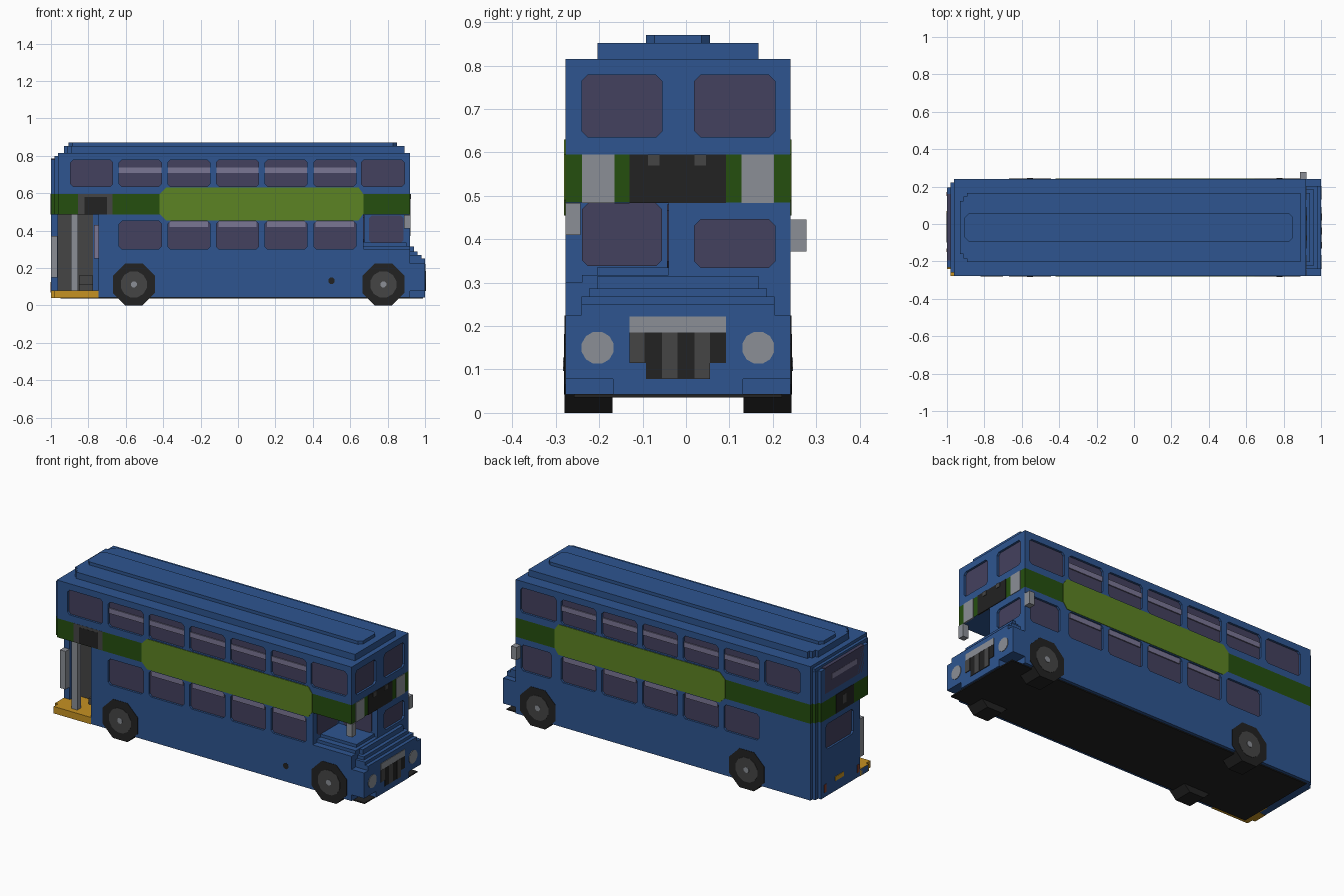
import bpy, bmesh, math

if "Cube" in bpy.data.objects:
    bpy.data.objects.remove(bpy.data.objects["Cube"], do_unlink=True)


def material(name, rgb):
    lin = [((c / 255 + 0.055) / 1.055) ** 2.4 for c in rgb] + [1.0]
    m = bpy.data.materials.new(name)
    m.use_nodes = True
    m.diffuse_color = lin
    m.node_tree.nodes["Principled BSDF"].inputs["Base Color"].default_value = lin
    return m


BLUE = material("body blue", (46, 85, 144))
DGREEN = material("dark green", (37, 79, 15))
LGREEN = material("light green", (92, 131, 35))
BLACK = material("black", (34, 34, 34))
DGREY = material("dark grey", (69, 69, 69))
LGREY = material("light grey", (139, 143, 150))
GLASS = material("window glass", (68, 65, 94))
HAZE = material("pale glass", (122, 118, 148))
YELLOW = material("yellow", (198, 146, 34))
RED = material("tail light red", (130, 60, 45))

YC, HALF = -0.0185, 0.259          # body centre line and half width
RIGHT, LEFT = YC - HALF, YC + HALF  # body sides


def add_prism(bm, pts, axis, lo, hi):
    """Extrude a 2D outline along x, y or z."""
    def p(a, b, t):
        return {"x": (t, a, b), "y": (a, t, b), "z": (a, b, t)}[axis]
    low = [bm.verts.new(p(a, b, lo)) for a, b in pts]
    high = [bm.verts.new(p(a, b, hi)) for a, b in pts]
    faces = [bm.faces.new(low), bm.faces.new(high)]
    n = len(pts)
    for i in range(n):
        j = (i + 1) % n
        faces.append(bm.faces.new((low[i], low[j], high[j], high[i])))
    bmesh.ops.recalc_face_normals(bm, faces=faces)


def build(name, prisms, mat):
    bm = bmesh.new()
    for pr in prisms:
        add_prism(bm, *pr)
    me = bpy.data.meshes.new(name)
    bm.to_mesh(me)
    bm.free()
    me.materials.append(mat)
    ob = bpy.data.objects.new(name, me)
    bpy.context.collection.objects.link(ob)
    return ob


def rect(a0, a1, b0, b1, c=0.0):
    """Rectangle outline, with cut corners when c > 0."""
    if not c:
        return [(a0, b0), (a1, b0), (a1, b1), (a0, b1)]
    return [(a0 + c, b0), (a1 - c, b0), (a1, b0 + c), (a1, b1 - c),
            (a1 - c, b1), (a0 + c, b1), (a0, b1 - c), (a0, b0 + c)]


def disc(a, b, r, n):
    return [(a + r * math.cos(math.tau * (i + .5) / n),
             b + r * math.sin(math.tau * (i + .5) / n)) for i in range(n)]


def box(name, x0, x1, y0, y1, z0, z1, mat):
    return build(name, [(rect(x0, x1, y0, y1), "z", z0, z1)], mat)


def stepped(rear, front, half, s=0.0185):
    """Plan outline whose rear corners go in by two steps."""
    top = [(front, half), (rear + 2 * s, half), (rear + 2 * s, half - s),
           (rear + s, half - s), (rear + s, half - 2.4 * s), (rear, half - 2.4 * s)]
    return [(x, YC + y) for x, y in top] + [(x, YC - y) for x, y in reversed(top)]


def cut(ob, prisms):
    cutter = build("cutter", prisms, BLUE)
    cutter.hide_render = True
    mod = ob.modifiers.new("openings", "BOOLEAN")
    mod.object, mod.operation, mod.solver = cutter, "DIFFERENCE", "EXACT"
    bpy.context.view_layer.objects.active = ob
    bpy.ops.object.modifier_apply(modifier=mod.name)
    bpy.data.objects.remove(cutter, do_unlink=True)


# Body in three storeys, the middle one is the green band
lower = build("lower_body", [(stepped(-1, .92, HALF), "z", .042, .485)], BLUE)
band = build("green_band", [(stepped(-1, .92, HALF), "z", .485, .595)], DGREEN)
upper = build("upper_body", [(stepped(-1, .92, HALF), "z", .595, .78)], BLUE)
band.data.materials.append(BLUE)
for f in band.data.polygons:
    f.material_index = 1 if abs(f.normal.z) > .9 else 0

# Roof layers
build("roof_edge", [(rect(-.98, .92, YC - .24, YC + .24), "z", .78, .798),
                    (rect(-.963, .92, RIGHT, LEFT), "z", .778, .815)], BLUE)
build("roof_step", [(stepped(-.93, .89, .185), "z", .815, .852)], BLUE)
build("roof_ridge", [(rect(-.905, .85, YC - .074, YC + .074, .02), "z", .852, .87)], BLUE)

# Window openings: (outline, axis, outer surface, inward direction)
D, C = .018, .014
bays = [(-.635 + .26 * i, -.41 + .26 * i) for i in range(5)]
low_wins, up_wins = [], []
for y, d in ((RIGHT, 1), (LEFT, -1)):
    for x0, x1 in bays:
        low_wins.append((rect(x0, x1, .30, .45, C), "y", y, d))
        up_wins.append((rect(x0, x1, .635, .78 - .002, C), "y", y, d))
    for x0, x1 in ((-.895, -.67), (.66, .89)):
        up_wins.append((rect(x0, x1, .635, .778, C), "y", y, d))
low_wins.append((rect(.69, .885, .30, .45, C), "y", LEFT, -1))
low_wins.append((rect(.02, .205, .335, .445, C), "x", .92, -1))
low_wins.append((rect(-.10, .15, .31, .455, C), "x", -1, 1))
for y0 in (-.24, .02):
    up_wins.append((rect(y0, y0 + .185, .635, .778, C), "x", .92, -1))


def span(surface, d, a, b):
    return sorted((surface + d * a, surface + d * b))


def holes(wins):
    return [(o, ax, *span(s, d, -.05, D)) for o, ax, s, d in wins]


entrance = [(-1.1, -.4), (-.745, -.4), (-.745, -.09), (-.963, -.09), (-.963, -.16), (-1.1, -.16)]
cut(lower, holes(low_wins) + [(entrance, "z", .078, .6),
                              (rect(.672, 1.1, -.4, -.04), "z", .30, .6)])
cut(upper, holes(up_wins))
build("window_glass", [(o, ax, *span(s, d, D - .006, D + .004))
                       for o, ax, s, d in low_wins + up_wins], GLASS)

# Pale strips across the side windows
strips = []
for y, d in ((RIGHT, 1), (LEFT, -1)):
    for i, (x0, x1) in enumerate(bays):
        strips.append((rect(x0, x1, .708, .738), "y", *span(y, d, D - .012, D)))
        if i:
            strips.append((rect(x0 + .01, x1 - .01, .418, .448), "y", *span(y, d, D - .012, D)))
build("window_strips", strips, HAZE)

# Rear upper window wraps up to the roof step
box("rear_upper_glass", -1.0, -.96, -.195, .16, .635, .785, GLASS)
box("rear_glass_strip", -1.001, -.99, -.13, .10, .70, .73, HAZE)

# Half cab: bulkhead window, inner cab window, divider
build("bulkhead_window", [(rect(-.24, -.055, .338, .483, C), "x", .670, .676)], GLASS)
build("cab_inner_window", [(rect(.70, .885, .335, .48, C), "y", -.044, -.036)], GLASS)
box("cab_small_plate", .90, .906, .13, .165, .335, .37, HAZE)

# Nose and stepped bonnet
nose = [(.90, 1.0, HALF, .078, .225), (.88, 1.0, .15, .042, .078), (.90, 1.0, .222, .225, .25),
        (.90, .98, .222, .25, .268), (.90, .96, .205, .268, .287), (.90, .94, .185, .287, .315)]
build("nose", [(rect(x0, x1, YC - h, YC + h), "z", z0, z1) for x0, x1, h, z0, z1 in nose], BLUE)
build("bonnet", [(rect(.66, .92, -.24, -.03), "z", .29, .318),
                 (rect(.66, .90, -.205, -.03), "z", .318, .335)], BLUE)

# Grille and headlights
box("grille_bar", .99, 1.0, -.13, .092, .185, .222, LGREY).location.x = .003
build("grille", [(rect(-.13, .092, .115, .185), "x", .99, 1.002),
                 (rect(-.092, .055, .078, .115), "x", .99, 1.002)], BLACK)
build("grille_slats", [(rect(-.13, -.095, .115, .185), "x", .99, 1.004),
                       (rect(-.055, -.02, .078, .185), "x", .99, 1.004),
                       (rect(.02, .055, .078, .185), "x", .99, 1.004)], DGREY)
build("headlights", [(disc(YC + s * .185, .15, .038, 12), "x", .99, 1.003)
                     for s in (-1, 1)], LGREY)

# Signs on the band
box("front_sign", .915, .923, -.13, .092, .483, .595, BLACK)
build("front_sign_lamps", [(rect(y, y + .026, .57, .595), "x", .915, .926)
                           for y in (-.087, .02)], DGREY)
build("front_panels", [(rect(y, y + .075, .483, .595), "x", .915, .923)
                       for y in (-.24, .128)], LGREY)
box("side_sign", -.855, -.67, RIGHT - .001, RIGHT + .005, .487, .595, DGREY)
box("side_sign_centre", -.82, -.70, RIGHT - .002, RIGHT + .005, .487, .58, BLACK)
box("rear_sign", -1.002, -.99, -.10, .06, .487, .595, BLACK)
box("rear_sign_mark", -1.003, -.99, -.03, .0, .52, .57, DGREY)

# Large advertising panels with cut ends
advert = [(-.42, .49), (-.385, .455), (.645, .455), (.67, .49),
          (.67, .595), (.645, .63), (-.385, .63), (-.42, .595)]
for name, y in (("right_panel", RIGHT), ("left_panel", LEFT)):
    build(name, [(advert, "y", y - .003, y + .003)], LGREEN)

# Mirrors
box("right_mirror", .888, .923, RIGHT, RIGHT + .035, .41, .483, LGREY)
box("left_mirror", .888, .923, LEFT, LEFT + .0375, .372, .445, LGREY)

# Rear platform, its inner wall and poles
build("platform", [([(-1, -.16), (-1, -.24), (-.982, -.24), (-.982, RIGHT - .001),
                     (-.745, RIGHT - .001), (-.745, -.095), (-.96, -.095), (-.96, -.16)],
                    "z", .04, .08)], YELLOW)
box("platform_inner_wall", -.963, -.775, -.096, -.088, .08, .485, DGREY)
box("stair_low", -.85, -.775, -.15, -.09, .08, .115, DGREY)
box("stair_high", -.85, -.775, -.125, -.09, .115, .16, DGREY)
box("entrance_pole", -.892, -.855, -.245, -.21, .08, .485, LGREY)
box("corner_rail", -1.0, -.965, -.195, -.16, .15, .37, LGREY)
box("partition_glass", -.77, -.745, -.16, -.10, .25, .43, HAZE)

# Rear plate and lights
box("rear_plate", -1.003, -.99, -.01, .07, .10, .125, YELLOW)
build("tail_lights", [(rect(y, y + .02, .07, .115), "x", -1.003, -.99)
                      for y in (.15, -.15)], RED)

# Underside and filler cap
box("underside", -.95, .99, YC - .24, YC + .24, .036, .043, BLACK)
build("filler_cap", [(disc(.5, .132, .018, 8), "y", RIGHT - .001, RIGHT + .01)], BLACK)

# Wheels
R = .112 / math.cos(math.pi / 8)
for xn, x in (("rear", -.557), ("front", .777)):
    for yn, y, d in (("right", RIGHT, 1), ("left", LEFT, -1)):
        for part, r, n, out, mat in (("wheel", R, 8, .002, BLACK),
                                     ("hubcap", .072, 12, .004, DGREY),
                                     ("hub", .017, 8, .006, LGREY)):
            build(f"{xn}_{yn}_{part}",
                  [(disc(x, .112, r, n), "y", *span(y, d, -out, .108))], mat)
